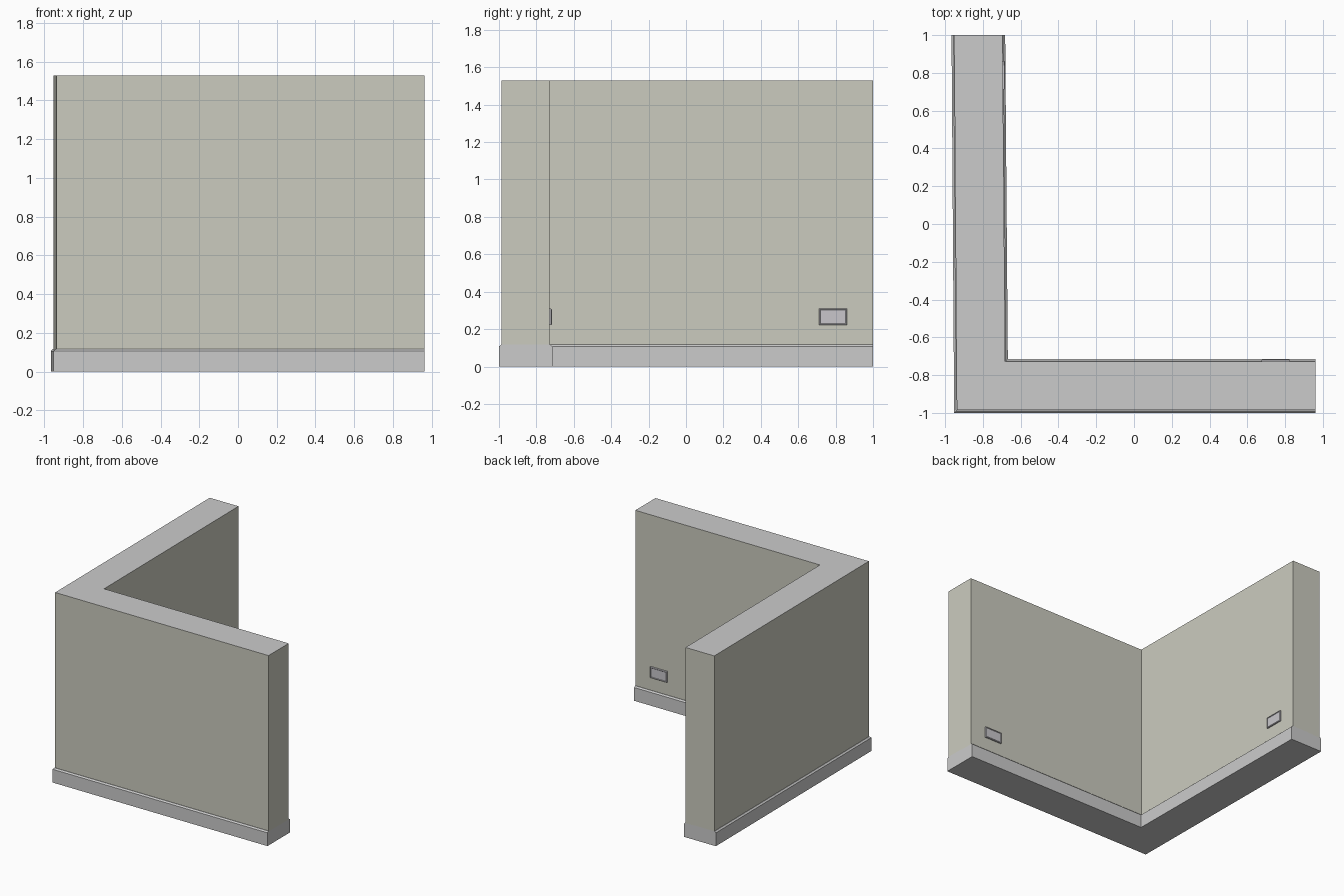
import bpy, bmesh
from mathutils import Vector

if "Cube" in bpy.data.objects:
    bpy.data.objects.remove(bpy.data.objects["Cube"])

def material(name, rgb):
    m = bpy.data.materials.new(name)
    m.diffuse_color = (*rgb, 1)
    m.use_nodes = True
    m.node_tree.nodes["Principled BSDF"].inputs["Base Color"].default_value = m.diffuse_color
    return m

def loft(name, layers, mats=()):
    """Closed solid through stacked outlines of 3D points, listed bottom to top."""
    bm = bmesh.new()
    rings = [[bm.verts.new(p) for p in layer] for layer in layers]
    n = len(rings[0])
    for a, b in zip(rings, rings[1:]):
        for i in range(n):
            j = (i + 1) % n
            bm.faces.new((a[i], a[j], b[j], b[i]))
    bm.faces.new(rings[0][::-1])
    top = bm.faces.new(rings[-1])
    if len(mats) > 1:
        top.material_index = 1
    bmesh.ops.recalc_face_normals(bm, faces=bm.faces)
    me = bpy.data.meshes.new(name)
    bm.to_mesh(me)
    bm.free()
    for m in mats:
        me.materials.append(m)
    ob = bpy.data.objects.new(name, me)
    bpy.context.collection.objects.link(ob)
    return ob

def outline(d, z):
    """L-shaped plan, grown by d on its long sides; the two ends stay flush."""
    plan = [(-0.938 - d, -0.986 - d), (0.962, -0.986 - d), (0.962, -0.729 + d),
            (-0.682 + d, -0.729 + d), (-0.696 + d, 1.0), (-0.952 - d, 1.0)]
    return [(x, y, z) for x, y in plan]

paint = material("wall_paint", (0.6, 0.6, 0.52))
grey = material("cut_grey", (0.8, 0.8, 0.8))
plastic = material("socket_grey", (0.58, 0.57, 0.6))

# Skirting with a shallow sloped top edge
loft("skirting_board", [outline(0.014, 0), outline(0.014, 0.107), outline(0.003, 0.117)])

# Painted wall with a grey top
loft("corner_wall", [outline(0, 0.112), outline(0, 1.528)], (paint, grey))

def socket(name, centre, along, normal):
    """Low plate with chamfered rim and slightly sunken panel."""
    c, u, n, up = Vector(centre), Vector(along).normalized(), Vector(normal).normalized(), Vector((0, 0, 1))
    def rect(w, h, d):
        return [c + u * sx * w + up * sz * h + n * d
                for sx, sz in ((-1, -1), (1, -1), (1, 1), (-1, 1))]
    loft(name, [rect(0.075, 0.044, -0.004), rect(0.075, 0.044, 0.008),
                rect(0.071, 0.040, 0.012), rect(0.067, 0.036, 0.008)], (plastic,))

# Sockets on the two inner faces
socket("left_wall_socket", (-0.6945, 0.787, 0.265), (-0.014, 1.729, 0), (1.729, 0.014, 0))
socket("front_wall_socket", (0.75, -0.729, 0.265), (1, 0, 0), (0, 1, 0))
